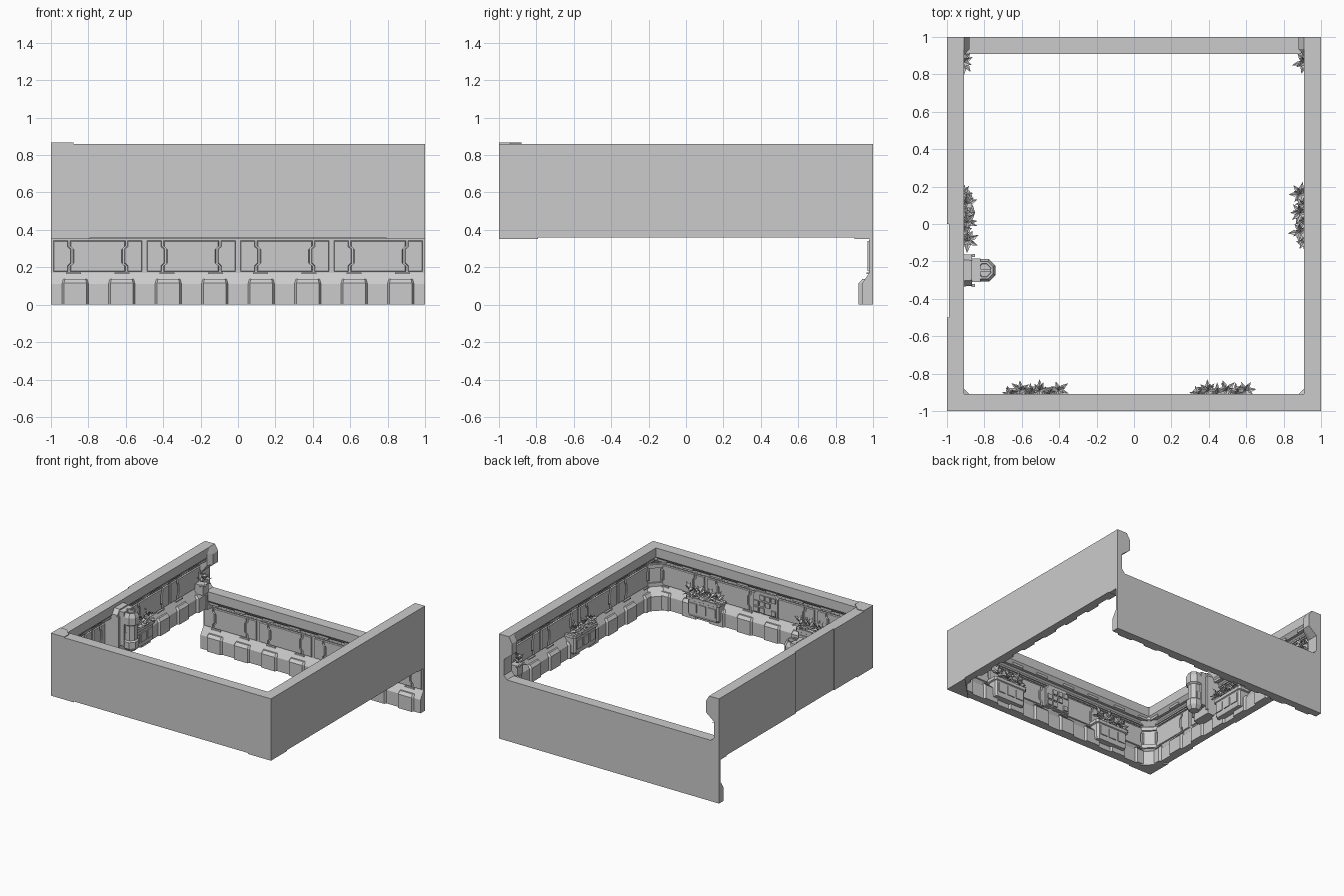
import bpy, bmesh, math, random
from mathutils import Matrix, Vector

if "Cube" in bpy.data.objects:
    bpy.data.objects.remove(bpy.data.objects["Cube"])

random.seed(4)
LIFT = 0.36  # three walls sit higher than the back one


def frame(angle, lift):
    # wall frame: x along the wall, y = depth inward from outer face, z up
    return (Matrix.Translation((0, 0, lift)) @ Matrix.Rotation(math.radians(angle), 4, 'Z')
            @ Matrix.Translation((0, -1, 0)))


WALLS = {"front": frame(0, LIFT), "right": frame(90, LIFT),
         "left": frame(-90, LIFT), "back": frame(180, 0)}


def finish(bm, name, mat):
    bmesh.ops.recalc_face_normals(bm, faces=bm.faces)
    me = bpy.data.meshes.new(name)
    bm.to_mesh(me)
    bm.free()
    me.transform(mat)
    ob = bpy.data.objects.new(name, me)
    bpy.context.collection.objects.link(ob)
    return ob


def loft(bm, rings):
    vs = [[bm.verts.new(p) for p in r] for r in rings]
    n = len(vs[0])
    for a, b in zip(vs, vs[1:]):
        for i in range(n):
            bm.faces.new((a[i], a[(i + 1) % n], b[(i + 1) % n], b[i]))
    bm.faces.new(vs[0])
    bm.faces.new(vs[-1])


def sweep(bm, prof, u0, u1):
    # depth/height profile extruded along the wall
    loft(bm, [[(u, d, z) for d, z in prof] for u in (u0, u1)])


def plate(bm, outline, d0, d1, bev=0.004):
    # raised panel with a sloped rim
    c = Vector((sum(p[0] for p in outline), sum(p[1] for p in outline))) / len(outline)
    top = [(u - math.copysign(bev, u - c.x), d1, z - math.copysign(bev, z - c.y)) for u, z in outline]
    loft(bm, [[(u, d0, z) for u, z in outline], top])


def box(bm, u0, u1, d0, d1, z0, z1):
    sweep(bm, [(d0, z0), (d1, z0), (d1, z1), (d0, z1)], u0, u1)


def shell(out=0.0):
    return [(out, 0), (.06, 0), (.06, .11), (.02, .17), (.02, .375), (.045, .395),
            (.065, .395), (.09, .425), (.09, .5), (out, .5)]


# wall shells; the left wall has one module set back
for name, m in WALLS.items():
    bm = bmesh.new()
    if name == "left":
        sweep(bm, shell(), -1, 0)
        sweep(bm, shell(.01), 0, .5)
        sweep(bm, shell(), .5, 1)
    else:
        sweep(bm, shell(), -1, 1)
    finish(bm, name + "_wall", m)

    # foot blocks along the base
    bm = bmesh.new()
    for i in range(8):
        c = -.87 + i * .2486
        base = [(c - .07, .04), (c - .07, .06), (c - .06, .077), (c + .06, .077), (c + .07, .06), (c + .07, .04)]
        loft(bm, [[(u, d, 0) for u, d in base], [(u, d, .115) for u, d in base],
                  [(c + (u - c) * .92, d - .02, .137) for u, d in base]])
    finish(bm, name + "_foot_blocks", m)

    # panels with notched seams, four modules per wall
    bm = bmesh.new()
    for i in range(4):
        c = -.75 + i * .5
        hw, n = .148, .016
        plate(bm, [(c - hw, .177), (c + hw, .177), (c + hw, .205), (c + hw - n, .22), (c + hw - n, .30),
                   (c + hw, .315), (c + hw, .343), (c - hw, .343), (c - hw, .315), (c - hw + n, .30),
                   (c - hw + n, .22), (c - hw, .205)], .018, .03)
        for s in (-1, 1):
            a, b = c + s * .158, c + s * .237
            plate(bm, [(a, .177), (b, .177), (b, .343), (a, .343), (a, .315), (a - s * n, .30),
                       (a - s * n, .22), (a, .205)], .018, .03)
            # ledge clips and slots below the top flange
            box(bm, c + s * .13 - .04, c + s * .13 + .04, .02, .036, .163, .173)
            box(bm, c + s * .12 - .05, c + s * .12 + .05, .068, .08, .392, .41)
    finish(bm, name + "_panels", m)

    # rails over the panels
    bm = bmesh.new()
    box(bm, -1, 1, .015, .03, .352, .362)
    box(bm, -.9, .9, .015, .036, .366, .378)
    finish(bm, name + "_rails", m)

# front corner posts with a diagonal inner face
for sx, name in ((-1, "left"), (1, "right")):
    bm = bmesh.new()
    levels = [(-.008, .21), (.11, .21), (.17, .12), (.36, .12), (.40, .178), (.498, .178)]
    loft(bm, [[(sx, 0, z), (sx * (1 - s), 0, z), (sx, s, z)] for z, s in levels])
    for s, z0, z1 in ((.14, .17, .2), (.14, .32, .35)):
        loft(bm, [[(sx, 0, z), (sx * (1 - s), 0, z), (sx, s, z)] for z in (z0, z1)])
    finish(bm, "corner_post_" + name, WALLS["front"])
bm = bmesh.new()
loft(bm, [[(-1, 0, z), (-.88, 0, z), (-.88, .06, z), (-.91, .09, z), (-.94, .12, z), (-1, .12, z)]
          for z in (.49, .506)])
finish(bm, "corner_cap", WALLS["front"])

# pilasters at the open back ends of the side walls
END = [(0, -.008), (.09, -.008), (.09, .12), (.045, .17), (.045, .30), (.12, .36), (.12, .45), (.09, .5), (0, .5)]
for name, s in (("left", -1), ("right", 1)):
    bm = bmesh.new()
    loft(bm, [[(s * .9, min(d, .09), z) for d, z in END], [(s * .935, d, z) for d, z in END],
              [(s, d, z) for d, z in END]])
    finish(bm, name + "_end_pilaster", WALLS[name])


def leaf(bm, base, yaw, pitch, size):
    # folded four-sided leaf, given a thin back
    rot = Matrix.Rotation(yaw, 4, 'Z') @ Matrix.Rotation(-pitch, 4, 'Y')
    pts = [(0, 0, 0), (.5, .2, .05), (1, 0, -.12), (.5, -.2, .05), (.5, 0, -.03), (.45, 0, -.09)]
    v = [bm.verts.new(Vector(base) + rot @ (Vector(p) * size)) for p in pts]
    for mid, order in ((4, 1), (5, -1)):
        for a, b in ((0, 1), (1, 2), (2, 3), (3, 0)):
            bm.faces.new((v[a], v[b], v[mid])[::order])


def plant(bm, u, d, z, size, count=13):
    for k in range(count):
        ring = k % 3
        leaf(bm, (u, d, z + .015 * ring), k * 2.4 + random.uniform(-.3, .3),
             .15 + .45 * ring + random.uniform(-.1, .1), size * random.uniform(.8, 1.1))


# planters with rows of leafy plants
for wall, c in (("front", -.53), ("front", .47), ("right", .035), ("left", -.035)):
    bm = bmesh.new()
    outer = [(-.15, .02), (.15, .02), (.15, .105), (.135, .12), (-.135, .12), (-.15, .105)]

    def ring(k, z):
        return [(c + u * k, .02 + (d - .02) * k, z) for u, d in outer]
    loft(bm, [ring(.9, .04), ring(.95, .06), ring(.95, .17), ring(1.03, .175), ring(1.03, .2),
              ring(.9, .2), ring(.88, .185)])
    for s in (-1, 0, 1):
        plate(bm, [(c + s * .085 - .036, .075), (c + s * .085 + .036, .075),
                   (c + s * .085 + .036, .155), (c + s * .085 - .036, .155)], .1, .121)
    finish(bm, wall + "_planter", WALLS[wall])
    bm = bmesh.new()
    for i in range(6):
        plant(bm, c - .125 + i * .05, .085 + .025 * (i % 2), .2 + .02 * (i % 2), .062)
    finish(bm, wall + "_planter_plants", WALLS[wall])

# single plants near the back ends
for wall, u in (("left", -.865), ("right", .865)):
    bm = bmesh.new()
    plant(bm, u, .09, .22, .065, 15)
    plant(bm, u - .01, .07, .25, .055, 9)
    box(bm, u - .035, u + .035, .02, .1, .14, .22)
    finish(bm, wall + "_end_plant", WALLS[wall])

# service grate on the front wall
bm = bmesh.new()
plate(bm, [(-.165, .185), (.065, .185), (.065, .335), (.04, .37), (-.14, .37), (-.165, .345)], .02, .042, .006)
for i in range(4):
    for j in range(3):
        if (i + j) % 4 != 1:
            box(bm, -.148 + i * .052, -.108 + i * .052, .035, .053, .2 + j * .052, .238 + j * .052)
finish(bm, "service_grate", WALLS["front"])

# wall unit on the left wall: mount plate, arm and octagonal tank
bm = bmesh.new()
plate(bm, [(.155, .1), (.34, .1), (.34, .44), (.31, .48), (.185, .48), (.155, .44)], .015, .135, .01)
box(bm, .185, .31, .13, .18, .18, .46)
box(bm, .2, .295, .17, .21, .22, .29)
box(bm, .2, .295, .17, .21, .36, .42)
for s in (-1, 1):
    box(bm, .2475 + s * .08 - .008, .2475 + s * .08 + .008, .13, .15, .14, .42)
finish(bm, "wall_unit_mount", WALLS["left"])


def octagon(r, z):
    return [(.2475 + r * math.cos(math.radians(22.5 + 45 * k)), .2 + r * math.sin(math.radians(22.5 + 45 * k)), z)
            for k in range(8)]


bm = bmesh.new()
loft(bm, [octagon(r, z) for r, z in ((.04, .14), (.062, .17), (.062, .22), (.05, .23), (.05, .35), (.065, .36),
                                    (.065, .42), (.05, .45), (.05, .455), (.038, .455), (.035, .44))])
box(bm, .24, .255, .165, .235, .43, .465)
finish(bm, "wall_unit_tank", WALLS["left"])
